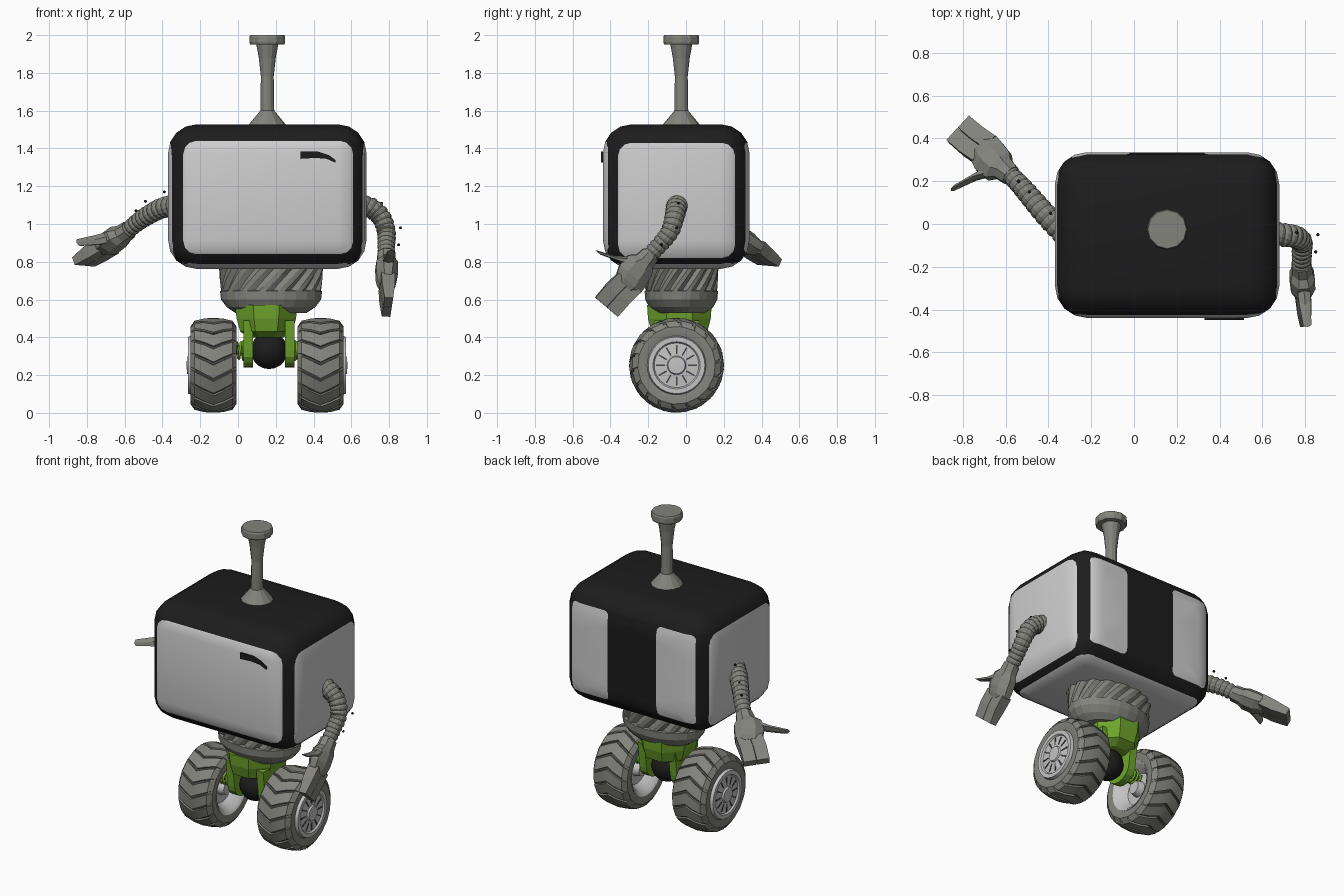
import bpy, bmesh
from math import sin, cos, tau, radians
from mathutils import Vector as V

cube = bpy.data.objects.get("Cube")
if cube:
    bpy.data.objects.remove(cube, do_unlink=True)

X, Y, Z = V((1, 0, 0)), V((0, 1, 0)), V((0, 0, 1))


def material(name, r, g, b):
    m = bpy.data.materials.new(name)
    m.use_nodes = True
    m.diffuse_color = (r, g, b, 1)
    m.node_tree.nodes["Principled BSDF"].inputs["Base Color"].default_value = (r, g, b, 1)
    return m


WHITE = material("shell_white", .62, .62, .62)
BLACK = material("frame_black", .012, .012, .012)
GREY = material("metal_grey", .23, .23, .205)
DARK = material("groove_grey", .06, .06, .055)
GREEN = material("chassis_green", .16, .38, .025)
RIM = material("rim_grey", .55, .55, .56)


def add(name, bm, *mats, angle=None):
    mesh = bpy.data.meshes.new(name)
    bmesh.ops.recalc_face_normals(bm, faces=bm.faces)
    bm.to_mesh(mesh)
    bm.free()
    for m in mats:
        mesh.materials.append(m)
    if angle:
        mesh.shade_smooth()
        mesh.set_sharp_from_angle(angle=radians(angle))
    ob = bpy.data.objects.new(name, mesh)
    bpy.context.collection.objects.link(ob)
    return ob


def ring(c, u, v, ru, rv, n, phase=0):
    angles = [phase + tau * i / n for i in range(n)]
    return [c + u * ru * cos(a) + v * rv * sin(a) for a in angles]


def loft(name, rings, *mats, caps=True, angle=None):
    bm = bmesh.new()
    rows = [[bm.verts.new(p) for p in r] for r in rings]
    n = len(rows[0])
    for a, b in zip(rows, rows[1:]):
        for j in range(n):
            k = (j + 1) % n
            bm.faces.new((a[j], a[k], b[k], b[j]))
    if caps:
        bm.faces.new(rows[0])
        bm.faces.new(rows[-1])
    return add(name, bm, *mats, angle=angle)


def lathe(name, origin, axis, profile, n, mat, angle=None):
    u = Y if axis.x else X
    v = axis.cross(u)
    rings = [ring(V(origin) + axis * h, u, v, r, r, n) for h, r in profile]
    return loft(name, rings, mat, angle=angle)


def extrude(name, points, shift, mat, angle=None):
    return loft(name, [points, [p + shift for p in points]], mat, angle=angle)


def ball(name, c, r, mat, seg=16):
    bm = bmesh.new()
    bmesh.ops.create_uvsphere(bm, u_segments=seg, v_segments=seg // 2, radius=r)
    bmesh.ops.translate(bm, vec=V(c), verts=bm.verts)
    add(name, bm, mat, angle=40)


# Head shell: rounded box whose panels are cut in and coloured
bm = bmesh.new()
bmesh.ops.create_cube(bm, size=1)
for v in bm.verts:
    v.co = V((.155, -.052, 1.145)) + V((v.co.x * 1.05, v.co.y * .775, v.co.z * .765))
bmesh.ops.bevel(bm, geom=bm.edges[:], offset=.15, segments=4, profile=.5, affect='EDGES')


def panel(side, axes, low, high, corner=.07):
    """Cut a rounded rectangle into the faces that look toward side."""
    main = [abs(t) for t in side].index(1)

    def facing(f):
        return f.normal.dot(side) > .99 * max(abs(t) for t in f.normal)
    u, v = axes
    outline = []
    for q, (su, sv) in enumerate(((1, 1), (-1, 1), (-1, -1), (1, -1))):
        cu = high[0] - corner if su > 0 else low[0] + corner
        cv = high[1] - corner if sv > 0 else low[1] + corner
        for t in range(4):
            a = tau / 4 * (q + t / 3)
            outline.append(u * (cu + corner * cos(a)) + v * (cv + corner * sin(a)))
    planes = []
    for p, q in zip(outline, outline[1:] + outline[:1]):
        normal = side.cross(q - p).normalized()
        if normal.dot(sum(outline, V()) / len(outline) - p) > 0:
            normal = -normal
        planes.append((p, normal))
    for p, normal in planes:
        bm.normal_update()
        faces = [f for f in bm.faces if facing(f)]
        geom = set(faces)
        for f in faces:
            geom.update(f.edges, f.verts)
        bmesh.ops.bisect_plane(bm, geom=list(geom), dist=1e-5, plane_co=p, plane_no=normal)
    bm.normal_update()
    for f in bm.faces:
        c = f.calc_center_median()
        if facing(f) and all((c - p).dot(normal) < 0 for p, normal in planes):
            f.material_index = 1


panel(-Y, (X, Z), (-.29, .84), (.61, 1.44))
panel(-Z, (X, Y), (-.30, -.37), (.61, .27))
for s in (X, -X):
    panel(s, (Y, Z), (-.36, .82), (.26, 1.43))
panel(Y, (X, Z), (-.29, .85), (-.02, 1.43), .03)
panel(Y, (X, Z), (.33, .85), (.60, 1.43), .03)
add("head_shell", bm, BLACK, WHITE, angle=35)

# Curved mark on the face
mark = [(.33, 1.345), (.33, 1.385), (.42, 1.385), (.48, 1.365), (.515, 1.34), (.515, 1.325), (.47, 1.345), (.41, 1.35)]
extrude("face_mark", [V((x, -.449, z)) for x, z in mark], Y * .0095, BLACK)

# Antenna
lathe("antenna", (.155, -.025, 0), Z, [(1.5, .11), (1.53, .095), (1.59, .045), (1.6, .037), (1.78, .034),
      (1.88, .045), (1.95, .058), (1.95, .09), (1.96, .095), (1.99, .095), (2, .09)], 12, GREY)

# Neck: smooth collar below, twisted pleats above
neck = V((.175, -.025, 0))
loft("neck_collar", [ring(neck + Z * z, X, Y, r, r * .72, 24) for z, r in
     ((.53, .19), (.56, .235), (.6, .265), (.645, .27), (.65, .25))], GREY)
pleats = []
for i in range(6):
    t = i / 5
    loop = ring(neck + Z * (.64 + .15 * t), X, Y, .265 + .015 * t, .19 + .01 * t, 48, t * .55)
    pleats.append([p if j % 3 else p.lerp(neck + Z * p.z, .07) for j, p in enumerate(loop)])
loft("neck_pleats", pleats, GREY)

# Chassis: block, two cheeks and a ball joint
joint = V((.165, -.05, .33))
loft("chassis_block", [ring(V((.15, -.035, z)), X, Y, rx, ry, 8, tau / 16) for z, rx, ry in
     ((.4, .1, .1), (.43, .15, .16), (.5, .17, .18), (.57, .18, .185))], GREEN)
for s, word in ((-1, "right"), (1, "left")):
    cheek = [joint + V((s * .085, .1 * cos(a), .09 * sin(a))) for a in [tau * (.5 + i / 16) for i in range(9)]]
    cheek += [joint + V((s * .085, y, .16)) for y in (.12, -.12)]
    extrude(word + "_cheek", cheek, X * s * .05, GREEN)
    lathe(word + "_cheek_boss", joint + X * s * .13, X * s, [(0, .06), (.015, .05)], 12, GREEN)
ball("ball_joint", joint, .098, BLACK, 20)

# Wheels
TREADS = 18


def tyre_ring(c, x, r):
    deep = .011 if r > .22 else 0
    out = []
    for k in range(TREADS):
        for f, drop in ((0, 0), (.8, 0), (.82, deep), (.98, deep)):
            a = tau * (k + f) / TREADS - 2 * abs(x)
            out.append(c + X * x + (Y * cos(a) + Z * sin(a)) * (r - drop))
    return out


for s, word, x in ((-1, "right", -.13), (1, "left", .437)):
    c = V((x, -.05, .252))
    half = [(.115, .15), (.122, .18), (.122, .205), (.1, .236), (.05, .248)]
    profile = [(-h, r) for h, r in half] + [(0, .252)] + half[::-1]
    tyre = loft(word + "_tyre", [tyre_ring(c, h, r) for h, r in profile], GREY, DARK, caps=False, angle=25)
    for p in tyre.data.polygons:
        mid = p.center - c
        if p.index % 4 == 2 and abs(mid.x) < .1:
            p.material_index = 1
    lathe(word + "_rim", c, X * s, [(-.09, .01), (-.09, .04), (-.05, .05), (-.05, .1), (-.11, .14), (-.12, .158),
          (.11, .158), (.135, .15), (.135, .125), (.125, .118), (.13, .05), (.14, .045), (.142, .01)], 32, RIM, 30)
    for i in range(12):
        a = tau * i / 12
        out = Y * cos(a) + Z * sin(a)
        side = X.cross(out) * .004
        base = c + X * s * .122
        slot = [base + out * r + side * k for r, k in ((.06, -1), (.06, 1), (.108, 1), (.108, -1))]
        extrude(f"{word}_rim_slot_{i}", slot, X * s * .0085, DARK)
    # Axle with a coil spring around it
    start = joint + V((s * .12, -.01, 0))
    reach = x - s * .06 - start.x
    lathe(word + "_axle", start, X * s, [(0, .022), (abs(reach), .022)], 12, GREEN, 30)
    curve = bpy.data.curves.new(word + "_spring", 'CURVE')
    curve.dimensions = '3D'
    curve.bevel_depth = .008
    curve.bevel_resolution = 1
    line = curve.splines.new('POLY')
    line.points.add(60)
    for i, p in enumerate(line.points):
        a = i * tau / 12
        p.co = (*(start + V((reach * i / 60, .042 * cos(a), .042 * sin(a)))), 1)
    curve.materials.append(GREEN)
    bpy.context.collection.objects.link(bpy.data.objects.new(word + "_spring", curve))


# Arms: ridged hoses ending in blocky hands
def spline(pts, steps):
    pts = [2 * pts[0] - pts[1]] + pts + [2 * pts[-1] - pts[-2]]
    out = []
    for a, b, c, d in zip(pts, pts[1:], pts[2:], pts[3:]):
        for i in range(steps):
            t = i / steps
            out.append(b + (c - a) * t / 2 + (2 * a - 5 * b + 4 * c - d) * t * t / 2
                       + (3 * b - a - 3 * c + d) * t ** 3 / 2)
    return out + [pts[-2]]


def arm(word, path, d, w):
    pts = spline([V(p) for p in path], 9)
    rings = []
    for i, p in enumerate(pts):
        tangent = (pts[min(i + 1, len(pts) - 1)] - pts[max(i - 1, 0)]).normalized()
        u = tangent.cross(V((1, 1, 0))).normalized()
        r = (.06 - .016 * i / len(pts)) * (.88 if i % 3 == 0 else 1)
        rings.append(ring(p, u, tangent.cross(u), r, r, 14))
    loft(word + "_hose", rings, GREY, angle=20)

    d = V(d).normalized()
    w = V(w)
    w = (w - d * w.dot(d)).normalized()
    n = d.cross(w)
    at = pts[-1]

    def block(name, sections, sides, phase):
        loft(f"{word}_{name}", [ring(at + d * h + w * k, w, n, rw, rn, sides, phase)
             for h, k, rw, rn in sections], GREY)
    block("palm", [(-.02, 0, .052, .05), (.03, 0, .06, .052), (.06, .005, .088, .062), (.13, 0, .096, .062),
                   (.17, -.01, .09, .052), (.195, -.01, .07, .04)], 8, tau / 16)
    for k, name in ((.036, "inner_fingers"), (-.044, "outer_fingers")):
        block(name, [(.165, k - .008, .054, .05), (.25, k, .055, .048), (.345, k, .054, .032)], 4, tau / 8)
    block("thumb", [(.07, .05, .035, .035), (.11, .11, .03, .032), (.155, .22, .02, .022)], 6, 0)


arm("left", [(.6, -.04, 1.1), (.69, -.05, 1.09), (.755, -.06, 1.04), (.785, -.085, .96), (.785, -.14, .89),
             (.785, -.2, .825)], (.02, -.65, -.76), (.1, -.76, .65))
arm("right", [(-.32, -.05, 1.1), (-.4, .03, 1.085), (-.47, .11, 1.05), (-.53, .18, 1.01), (-.59, .24, .96)],
    (-.66, .57, -.46), (-.76, -.65, 0))

# Small floating studs beside the arms
studs = [(.76, -.04, 1.11), (.86, -.05, .98), (.85, -.13, .89), (-.39, .05, 1.17), (-.49, .15, 1.12), (-.54, .2, 1.07)]
for i, p in enumerate(studs):
    ball(f"arm_stud_{i}", p, .008, BLACK, 8)
